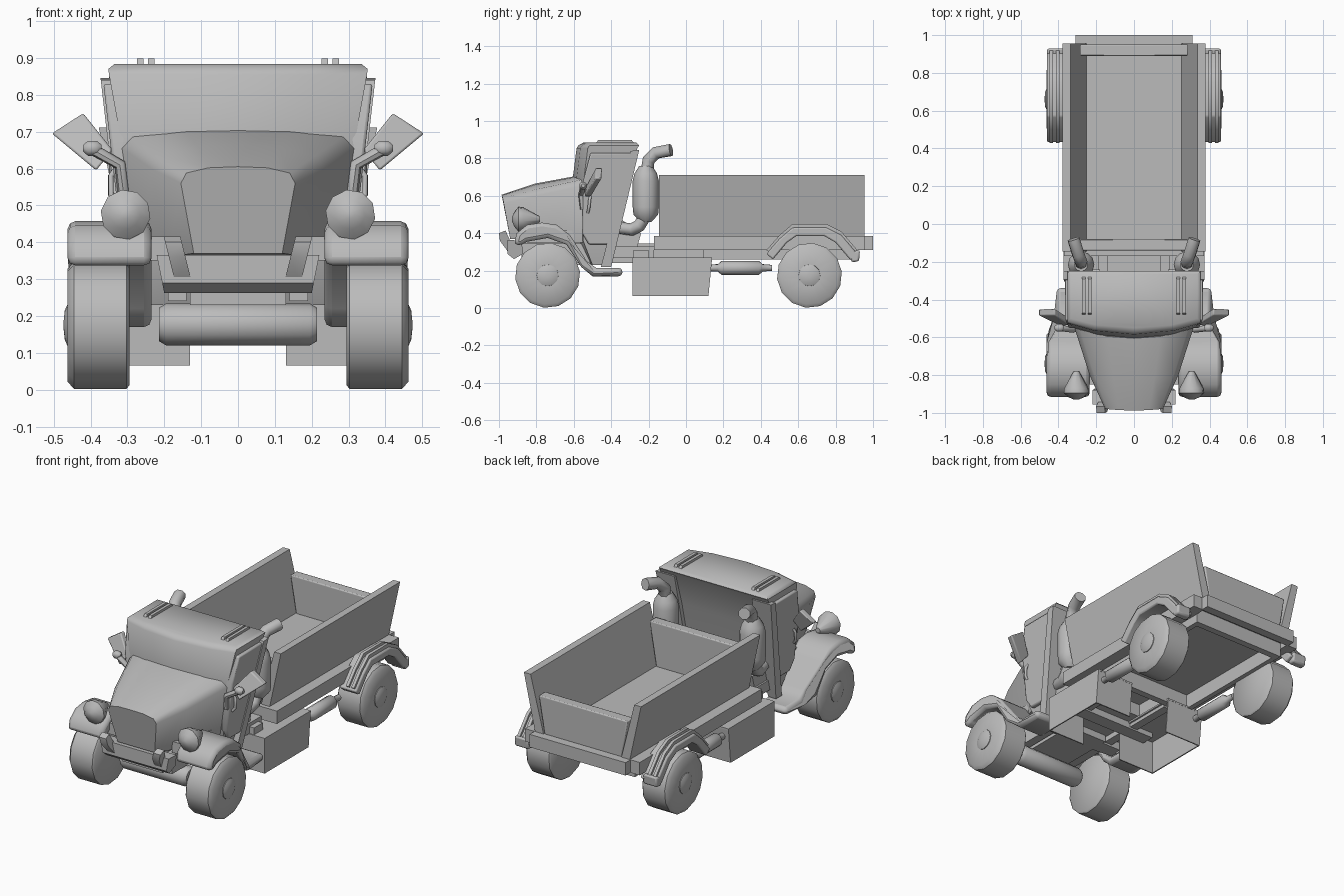
import bpy, bmesh, math
from mathutils import Vector

cube = bpy.data.objects.get("Cube")
if cube:
    bpy.data.objects.remove(cube, do_unlink=True)

grey = bpy.data.materials.new("plain_grey")
grey.use_nodes = True
COLOUR = (0.5, 0.5, 0.5, 1)
grey.diffuse_color = COLOUR
grey.node_tree.nodes["Principled BSDF"].inputs["Base Color"].default_value = COLOUR


def finish(obj, bevel=0):
    obj.data.materials.append(grey)
    if bevel:
        mod = obj.modifiers.new("soft_edges", 'BEVEL')
        mod.width, mod.segments, mod.limit_method = bevel, 2, 'ANGLE'
        mod.angle_limit = math.radians(40)
    bpy.ops.object.select_all(action='DESELECT')
    obj.select_set(True)
    bpy.context.view_layer.objects.active = obj
    bpy.ops.object.shade_smooth_by_angle(angle=math.radians(46))
    return obj


def loft(name, rings, bevel=0):
    """Skin closed rings of equal length and cap both ends."""
    bm = bmesh.new()
    loops = [[bm.verts.new(p) for p in ring] for ring in rings]
    for a, b in zip(loops, loops[1:]):
        for i in range(len(a)):
            j = (i + 1) % len(a)
            bm.faces.new((a[i], a[j], b[j], b[i]))
    bm.faces.new(loops[0])
    bm.faces.new(loops[-1])
    bmesh.ops.recalc_face_normals(bm, faces=bm.faces)
    mesh = bpy.data.meshes.new(name)
    bm.to_mesh(mesh)
    bm.free()
    obj = bpy.data.objects.new(name, mesh)
    bpy.context.collection.objects.link(obj)
    return finish(obj, bevel)


def mirrored(half):
    """Complete a half outline that starts and ends on the centre plane."""
    return half + [(-x, y, z) for x, y, z in reversed(half) if x > 0]


def prism(name, profile, inner, outer, s=1, bevel=0):
    """Extrude a (y, z) profile along x; the limits may depend on y and z."""
    at = lambda lim, y, z: s * (lim(y, z) if callable(lim) else lim)
    return loft(name, [[(at(lim, y, z), y, z) for y, z in profile]
                       for lim in (inner, outer)], bevel)


def box(name, x, y, z, s=1):
    return prism(name, [(y[0], z[0]), (y[1], z[0]), (y[1], z[1]), (y[0], z[1])], x[0], x[1], s)


def spin(name, profile, origin, axis, n=12):
    """Turn a (distance, radius) profile around an axis."""
    axis = Vector(axis).normalized()
    u = axis.orthogonal().normalized()
    v = axis.cross(u)
    turn = [2 * math.pi * (i + 0.5) / n for i in range(n)]
    return loft(name, [[Vector(origin) + axis * t + (u * math.cos(a) + v * math.sin(a)) * r
                        for a in turn] for t, r in profile])


def tube(name, points, radius):
    curve = bpy.data.curves.new(name, 'CURVE')
    curve.dimensions = '3D'
    curve.bevel_depth, curve.bevel_resolution, curve.use_fill_caps = radius, 2, True
    line = curve.splines.new('POLY')
    line.points.add(len(points) - 1)
    for point, co in zip(line.points, points):
        point.co = (*co, 1)
    obj = bpy.data.objects.new(name, curve)
    bpy.context.collection.objects.link(obj)
    bpy.ops.object.select_all(action='DESELECT')
    obj.select_set(True)
    bpy.context.view_layer.objects.active = obj
    bpy.ops.object.convert(target='MESH')
    return finish(bpy.context.object)


# Cab shell: (half width, front centre, front side, rear, height)
cab = [(.26, -.50, -.50, -.42, .23), (.29, -.57, -.55, -.39, .36),
       (.315, -.61, -.55, -.32, .66), (.35, -.585, -.525, -.26, .855),
       (.352, -.575, -.515, -.25, .87), (.335, -.55, -.50, -.265, .884)]
loft("cab", [mirrored([(0, c, z), (w * .6, (c + f) / 2 - .01, z), (w, f, z),
                       (w, r, z), (0, r, z)]) for w, c, f, r, z in cab])

# Hood with a rounded top and a sloping flat front
hood = [[(0, -.94, .37), (.12, -.94, .37), (.155, -.975, .56), (.14, -.98, .588), (.08, -.985, .602), (0, -.988, .605)],
        [(0, -.80, .36), (.19, -.80, .36), (.235, -.80, .60), (.21, -.80, .635), (.11, -.805, .66), (0, -.81, .665)],
        [(0, -.55, .35), (.27, -.55, .35), (.315, -.55, .655), (.285, -.56, .686), (.14, -.595, .70), (0, -.605, .703)]]
loft("hood", [mirrored(ring) for ring in hood])

# Front bumper, axle and chassis
edge = lambda y, z: .2 + (z - .262) * .2
prism("front_bumper", [(-.955, .365), (-.955, .29), (-.92, .262), (-.87, .29), (-.88, .36)],
      lambda y, z: -edge(y, z), edge)
spin("front_axle", [(-.215, .045), (-.195, .057), (.195, .057), (.215, .045)], (0, -.74, .177), (1, 0, 0))
box("gearbox", (-.13, .13), (-.88, -.40), (.23, .37))
box("chassis_deck", (-.17, .17), (-.44, -.12), (.27, .33))
box("cross_member", (-.30, .30), (-.28, -.20), (.23, .31))
box("middle_cross_member", (-.30, .30), (.09, .13), (.25, .345))

# Cargo bed
box("bed_floor", (-.32, .32), (-.17, .955), (.345, .385))
box("bed_front_sill", (-.37, .37), (-.17, -.12), (.31, .385))
box("rear_bumper", (-.31, .31), (.95, 1.0), (.31, .385))
box("rear_skirt", (-.30, .30), (.86, .90), (.26, .345))
gap = lambda y, z: .25 + (z - .385) * .17
for name, y, top in (("bed_front_wall", -.14, .64), ("tailgate", .89, .60)):
    prism(name, [(y, .38), (y + .06, .38), (y + .06, top), (y, top)],
          lambda y, z: -gap(y, z), gap, 1, .006)

# Side profiles
front_arch = [(-.92, .34), (-.905, .40), (-.85, .445), (-.77, .457), (-.69, .445), (-.62, .39),
              (-.53, .25), (-.48, .215), (-.34, .215), (-.34, .17), (-.50, .17), (-.56, .22),
              (-.64, .34), (-.74, .375), (-.85, .355), (-.88, .335)]
rear_arch = [(.43, .29), (.50, .37), (.57, .43), (.75, .43), (.83, .39), (.925, .28),
             (.88, .255), (.80, .35), (.74, .385), (.59, .385), (.54, .35), (.465, .26)]
door = [(-.555, .40), (-.52, .34), (-.40, .34), (-.355, .50), (-.285, .83), (-.51, .83), (-.55, .68)]
pillar = [(-.295, .84), (-.25, .845), (-.40, .22), (-.455, .22)]
flare = lambda y, z: .31 + (z - .35) * .115

for side, s in (("left", 1), ("right", -1)):
    # Wheels with hubs
    for end, y in (("front", -.74), ("rear", .66)):
        spin(f"{side}_{end}_wheel", [(.295, .165), (.303, .174), (.445, .174), (.462, .155), (.458, .05)],
             (0, y, .175), (s, 0, 0), 14)
        spin(f"{side}_{end}_hub", [(.445, .06), (.462, .058), (.47, .04), (.473, .012)],
             (0, y, .175), (s, 0, 0))

    # Fenders
    prism(f"{side}_front_fender", front_arch, .235,
          lambda y, z: .462 if y < -.55 else .41, s, .028)
    box(f"{side}_inner_fender", (.17, .26), (-.85, -.60), (.35, .415), s)
    prism(f"{side}_rear_fender", rear_arch, .35, .46, s, .008)
    for i, x in enumerate((.395, .43)):
        prism(f"{side}_fender_strap_{i}", [(y, z + .02) for y, z in rear_arch], x, x + .018, s)
    prism(f"{side}_tail_lamp", [(.87, .30), (.93, .31), (.925, .25), (.885, .245)], .37, .46, s, .01)

    # Cab details
    prism(f"{side}_door", door, .28, flare, s, .008)
    prism(f"{side}_rear_pillar", pillar, .25, lambda y, z: flare(y, z) + .006, s)
    tube(f"{side}_door_handle", [(s * .33, -.525, .51), (s * .345, -.52, .53),
                                 (s * .345, -.515, .58), (s * .33, -.51, .60)], .008)
    for i, x in enumerate((.235, .265)):
        prism(f"{side}_roof_rib_{i}", [(-.49, .87), (-.47, .898), (-.29, .898), (-.27, .87)],
              x - .009, x + .009, s)

    # Mirror on its arm
    plate = [(.505, .695), (.42, .75), (.34, .65), (.385, .595)]
    loft(f"{side}_mirror", [[(s * x, -.535 + (z - .6) * .35 + d + (x - .42) * .2, z) for x, z in plate]
                            for d in (0, .035)], .006)
    tube(f"{side}_mirror_arm", [(s * .31, -.55, .53), (s * .32, -.56, .61), (s * .40, -.55, .655)], .016)
    spin(f"{side}_mirror_joint", [(-.025, .01), (-.012, .022), (.012, .022), (.025, .01)],
         (s * .395, -.55, .655), (1, 0, 0), 8)

    # Headlight and tow hook
    spin(f"{side}_headlight", [(0, .012), (.012, .04), (.035, .068), (.06, .065), (.15, .015)],
         (s * .305, -.93, .475), (0, 1, 0), 10)
    box(f"{side}_headlight_mount", (.28, .33), (-.87, -.82), (.40, .46), s)
    prism(f"{side}_tow_hook", [(-1.0, .40), (-.995, .36), (-.94, .285), (-.88, .30), (-.89, .35),
                               (-.94, .36), (-.965, .415)],
          lambda y, z: .125 + (z - .29) * .25, lambda y, z: .17 + (z - .29) * .25, s)

    # Exhaust stack and its bracket
    spin(f"{side}_exhaust_stack", [(0, .03), (.04, .066), (.08, .07), (.22, .07), (.26, .06), (.30, .035)],
         (s * .28, -.215, .46), (0, 0, 1))
    tube(f"{side}_exhaust_tip", [(s * .28, -.21, .72), (s * .28, -.20, .79), (s * .295, -.16, .83),
                                 (s * .32, -.08, .845)], .034)
    tube(f"{side}_exhaust_elbow", [(s * .28, -.22, .49), (s * .28, -.25, .44), (s * .27, -.29, .42),
                                   (s * .25, -.37, .43)], .034)
    prism(f"{side}_exhaust_bracket", [(-.38, .33), (-.26, .33), (-.24, .40), (-.34, .47)], .18, .26, s)

    # Bed wall, sill, chassis rail and skirt
    loft(f"{side}_bed_wall", [[(s * .25, y, .38), (s * .305, y, .38), (s * .378, y, .712), (s * .335, y, .712)]
                              for y in (-.145, .955)])
    box(f"{side}_bed_sill", (.30, .37), (-.17, .955), (.31, .385), s)
    box(f"{side}_chassis_rail", (.14, .19), (-.88, .09), (.24, .345), s)
    box(f"{side}_skirt", (.27, .30), (.13, .90), (.26, .345), s)
    box(f"{side}_cab_support", (.16, .27), (-.44, -.17), (.27, .33), s)

    # Side box, open underneath, and muffler
    box(f"{side}_box_top", (.13, .372), (-.285, .14), (.26, .27), s)
    prism(f"{side}_box_outer", [(-.285, .065), (.12, .065), (.14, .27), (-.285, .27)], .365, .372, s)
    box(f"{side}_box_front", (.13, .372), (-.285, -.278), (.065, .27), s)
    prism(f"{side}_box_rear", [(.113, .065), (.12, .065), (.14, .27), (.133, .27)], .13, .372, s)
    spin(f"{side}_muffler", [(.12, .018), (.17, .02), (.19, .038), (.39, .038), (.41, .02), (.46, .016)],
         (s * .33, 0, .215), (0, 1, 0), 10)
